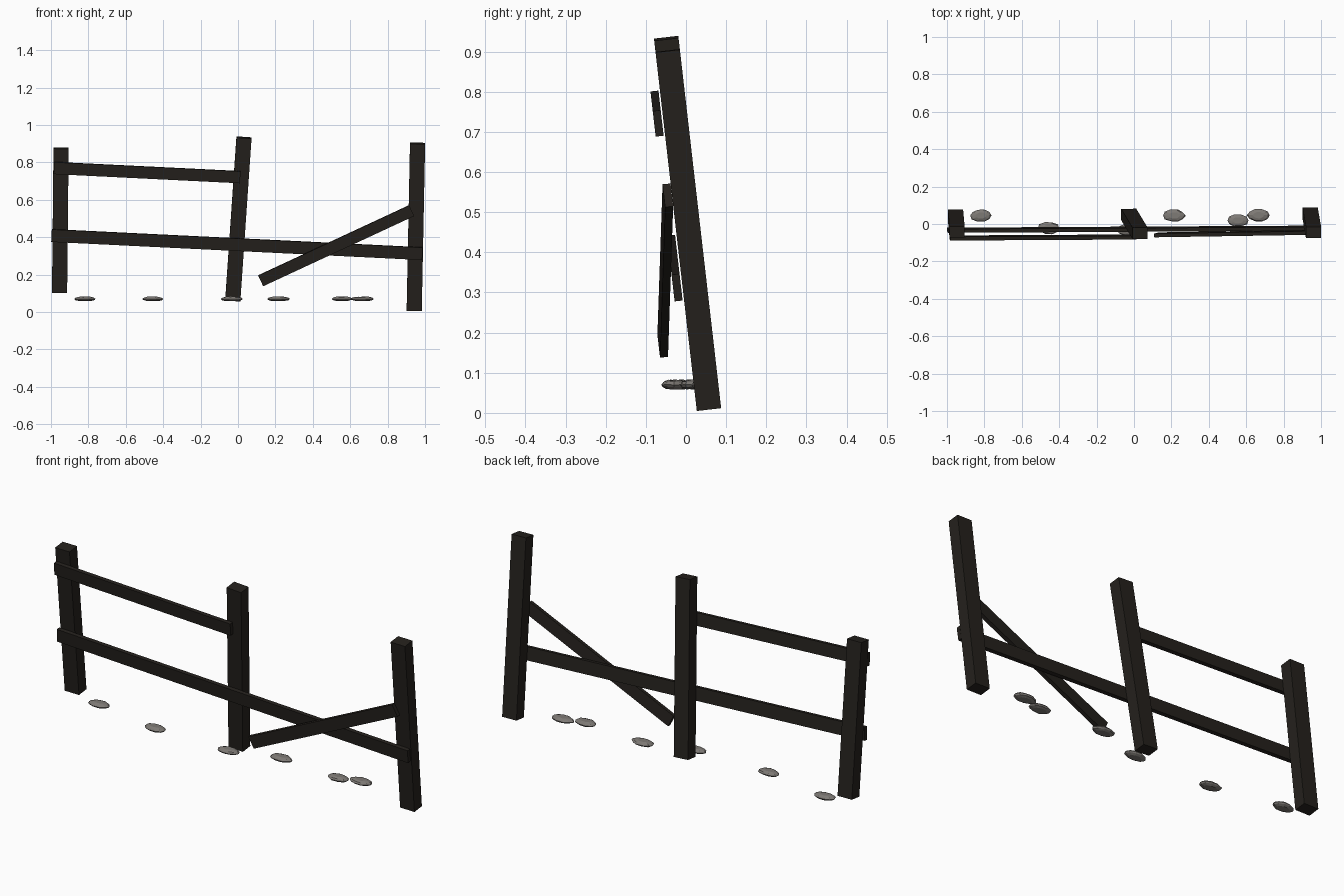
import bpy, bmesh, math, random
from mathutils import Vector, Matrix

if "Cube" in bpy.data.objects:
    bpy.data.objects.remove(bpy.data.objects["Cube"])

random.seed(4)


def material(name, rgb):
    m = bpy.data.materials.new(name)
    m.diffuse_color = (*rgb, 1)
    m.use_nodes = True
    m.node_tree.nodes["Principled BSDF"].inputs["Base Color"].default_value = m.diffuse_color
    return m


wood = material("dark_wood", (0.018, 0.015, 0.012))
rock = material("grey_stone", (0.21, 0.195, 0.18))


def finish(name, bm, mat):
    bmesh.ops.recalc_face_normals(bm, faces=bm.faces[:])
    me = bpy.data.meshes.new(name)
    bm.to_mesh(me)
    bm.free()
    me.materials.append(mat)
    ob = bpy.data.objects.new(name, me)
    bpy.context.collection.objects.link(ob)
    return ob


LEAN = 0.1151                               # the whole fence leans forward
NORMAL = Vector((0, 1, LEAN)).normalized()


def on_fence(x, z, offset=0.0):
    """Point on the leaning centre plane of the posts, moved in y."""
    return Vector((x, 0.0582 - LEAN * z + offset, z))


def beam(name, a, b, width, depth):
    axis = (b - a).normalized()
    side = axis.cross(NORMAL).normalized()
    thick = side.cross(axis)
    rot = Matrix((side, thick, axis)).transposed().to_4x4()
    size = Matrix.Diagonal((width, depth, (b - a).length, 1))
    bm = bmesh.new()
    bmesh.ops.create_cube(bm, size=1, matrix=Matrix.Translation((a + b) / 2) @ rot @ size)
    return finish(name, bm, wood)


# Posts: bottom x, z and top x, z
for name, x0, z0, x1, z1 in (("left_post", -0.954, 0.106, -0.946, 0.876),
                             ("middle_post", -0.028, 0.062, 0.032, 0.933),
                             ("right_post", 0.942, 0.009, 0.960, 0.902)):
    beam(name, on_fence(x0, z0), on_fence(x1, z1), 0.081, 0.061)

# Rails on the front of the posts
beam("upper_rail", on_fence(-0.984, 0.770, -0.0445), on_fence(0.012, 0.721, -0.0445), 0.064, 0.02)
beam("lower_rail", on_fence(-0.997, 0.409, -0.0445), on_fence(0.986, 0.312, -0.0445), 0.067, 0.02)

# Fallen rail, still fixed to the right post
beam("fallen_rail", on_fence(0.121, 0.167, -0.097), on_fence(0.928, 0.542, -0.041), 0.063, 0.02)


def stone(name, x, y):
    bm = bmesh.new()
    n = 10
    wobble = [random.uniform(0.9, 1.06) for _ in range(n)]
    rings = []
    for r, z in ((0.6, 0.059), (0.9, 0.064), (1.0, 0.070), (0.85, 0.077), (0.5, 0.082)):
        ring = []
        for i in range(n):
            t = 2 * math.pi * i / n
            k = r * wobble[i]
            ring.append(bm.verts.new((x + 0.06 * k * math.cos(t), y + 0.034 * k * math.sin(t),
                                      z + random.uniform(-0.001, 0.001))))
        rings.append(ring)
    for lo, hi in zip(rings, rings[1:]):
        for i in range(n):
            j = (i + 1) % n
            bm.faces.new((lo[i], lo[j], hi[j], hi[i]))
    bm.faces.new(rings[0][::-1])
    bm.faces.new(rings[-1])
    finish(name, bm, rock)


# Flat stones along the fence
for i, (x, y) in enumerate(((-0.818, 0.046), (-0.457, -0.022), (-0.03, -0.03),
                            (0.215, 0.045), (0.555, 0.019), (0.665, 0.047))):
    stone(f"stone_{i + 1}", x, y)
